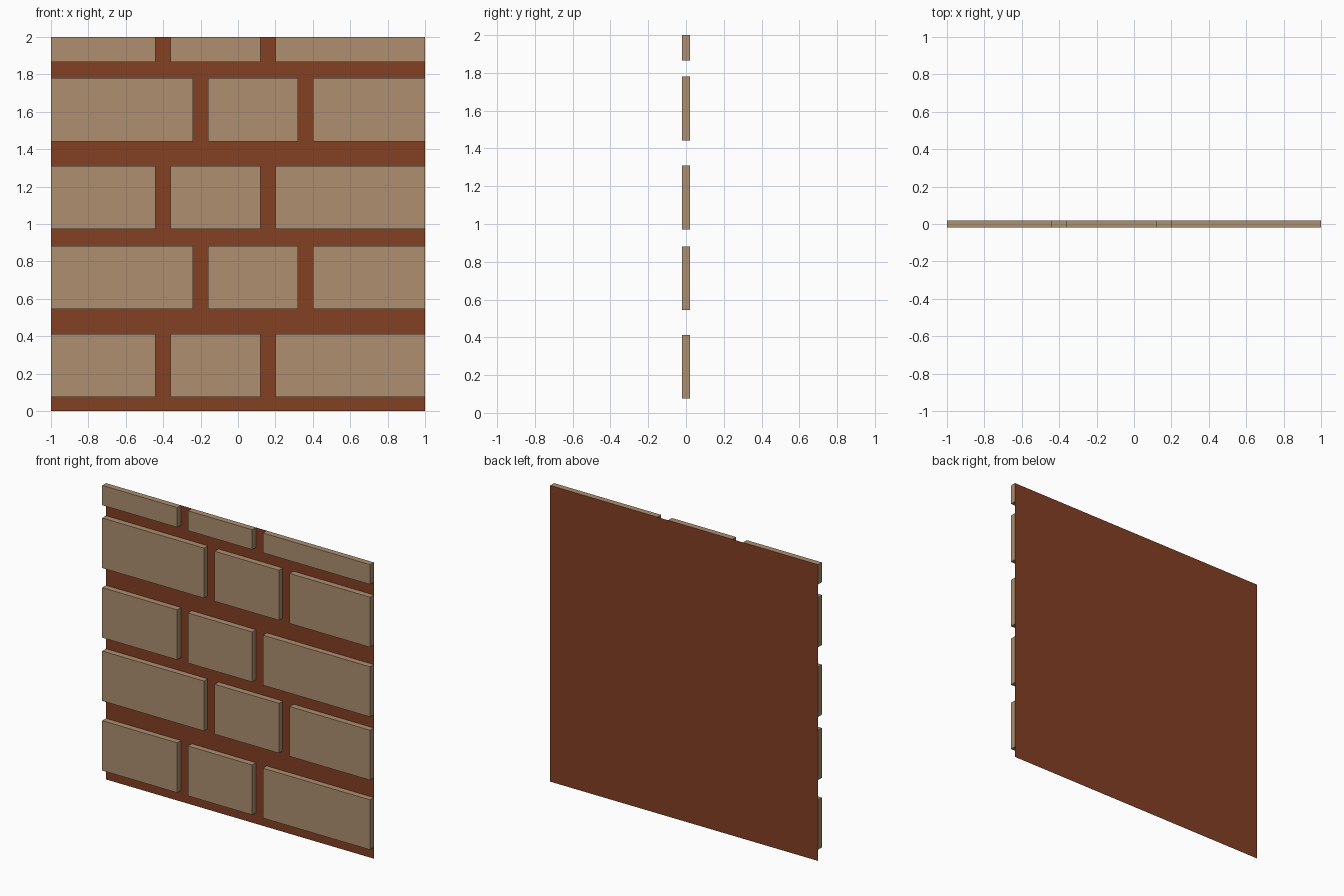
import bpy, bmesh

if "Cube" in bpy.data.objects:
    bpy.data.objects.remove(bpy.data.objects["Cube"])

DEPTH = 0.02  # half the wall thickness


def material(name, color):
    m = bpy.data.materials.new(name)
    m.diffuse_color = (*color, 1)
    m.use_nodes = True
    m.node_tree.nodes["Principled BSDF"].inputs["Base Color"].default_value = m.diffuse_color
    return m


def finish(name, bm, mat):
    mesh = bpy.data.meshes.new(name)
    bm.to_mesh(mesh)
    bm.free()
    mesh.materials.append(mat)
    obj = bpy.data.objects.new(name, mesh)
    bpy.context.collection.objects.link(obj)


def add_brick(bm, x0, x1, z0, z1):
    # Box open at the back, where it sits on the mortar sheet
    verts = bmesh.ops.create_cube(bm, size=1)["verts"]
    for v in verts:
        v.co = (x0 if v.co.x < 0 else x1,
                -DEPTH if v.co.y < 0 else DEPTH,
                z0 if v.co.z < 0 else z1)
    back = [f for f in verts[0].link_faces[:] + verts[-1].link_faces[:]
            if all(v.co.y > 0 for v in f.verts)]
    bmesh.ops.delete(bm, geom=list(set(back)), context="FACES_ONLY")


brick_mat = material("tan brick", (0.423, 0.275, 0.162))
mortar_mat = material("red brown mortar", (0.227, 0.050, 0.017))

# Mortar: one thin sheet behind the bricks
bm = bmesh.new()
bm.faces.new([bm.verts.new((x, DEPTH, z))
              for x, z in ((-1, 0), (1, 0), (1, 2), (-1, 2))])
finish("mortar_sheet", bm, mortar_mat)

# Brick courses: two joint patterns, alternating upwards
patterns = [((-1, -0.44), (-0.36, 0.12), (0.20, 1)),
            ((-1, -0.24), (-0.16, 0.32), (0.40, 1))]
courses = [(0.075, 0.412), (0.545, 0.882), (0.972, 1.31),
           (1.442, 1.78), (1.866, 2.0)]
for i, (z0, z1) in enumerate(courses):
    bm = bmesh.new()
    for x0, x1 in patterns[i % 2]:
        add_brick(bm, x0, x1, z0, z1)
    finish(f"brick_course_{i + 1}", bm, brick_mat)
